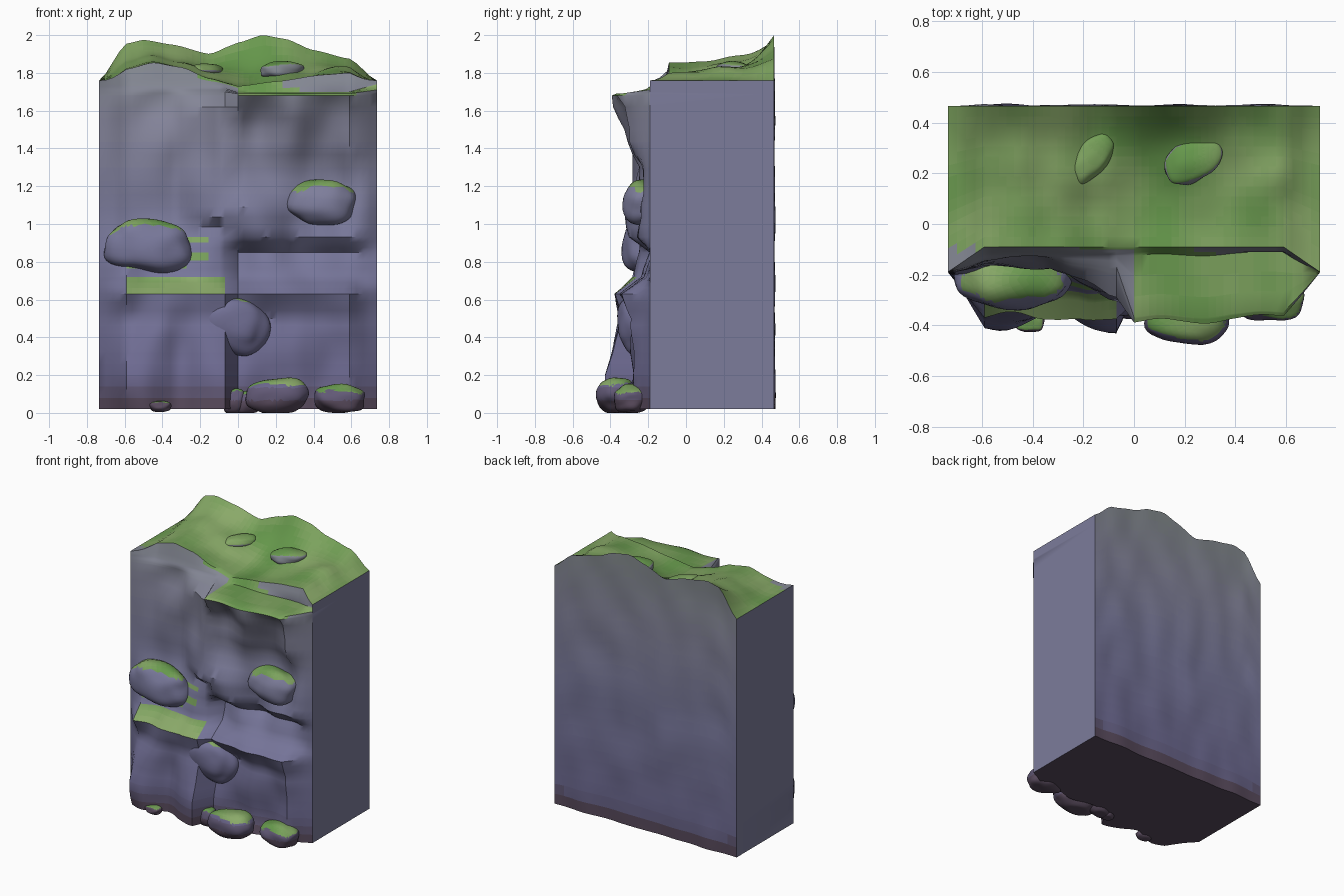
import bpy, bmesh, math
from mathutils import Vector, Matrix, noise

if "Cube" in bpy.data.objects:
    bpy.data.objects.remove(bpy.data.objects["Cube"])

mats = {}


def material(name, colour):
    if name not in mats:
        m = bpy.data.materials.new(name)
        m.diffuse_color = (*colour, 1)
        m.use_nodes = True
        m.node_tree.nodes["Principled BSDF"].inputs["Base Color"].default_value = m.diffuse_color
        mats[name] = m
    return mats[name]


def lerp_keys(keys, x):
    for (a, p), (b, q) in zip(keys, keys[1:]):
        if x <= b:
            t = (x - a) / (b - a)
            t = t * t * (3 - 2 * t) * 0.5 + t * 0.5
            return p + (q - p) * t
    return keys[-1][1]


ROCK = [(0, (.10, .07, .11)), (.16, (.15, .14, .28)), (.9, (.19, .19, .33)), (1.5, (.23, .23, .32)),
        (2.0, (.23, .26, .26))]


def rock_material(z):
    # dark soil at the foot, violet rock, grey rock higher up
    band = max(0, min(29, int(z / 2 * 30)))
    zz = band / 30 * 2
    for (a, p), (b, q) in zip(ROCK, ROCK[1:]):
        if zz <= b:
            return material("rock_%02d" % band, Vector(p).lerp(Vector(q), (zz - a) / (b - a)))


def grass_material(p):
    k = max(0, min(9, int((noise.noise(p * 4) + 0.5) * 10)))
    return material("grass_%d" % k, (.13 + .014 * k, .31 + .01 * k, .07 + .008 * k))


def paint(me, is_grass):
    slots = {}
    for f in me.polygons:
        c = f.center
        m = grass_material(c) if is_grass(f) else rock_material(c.z)
        if m.name not in slots:
            slots[m.name] = len(slots)
            me.materials.append(m)
        f.material_index = slots[m.name]


def finish(name, bm, is_grass, angle):
    bmesh.ops.recalc_face_normals(bm, faces=bm.faces)
    me = bpy.data.meshes.new(name)
    bm.to_mesh(me)
    bm.free()
    ob = bpy.data.objects.new(name, me)
    bpy.context.collection.objects.link(ob)
    paint(me, is_grass)
    bpy.ops.object.select_all(action='DESELECT')
    ob.select_set(True)
    bpy.context.view_layer.objects.active = ob
    bpy.ops.object.shade_smooth_by_angle(angle=math.radians(angle))


# cliff front profiles: shared heights, depth per zone, then the lip
Z = [.02, .20, .38, .50, .63, .72, .85, .93, 1.09, 1.30, 1.50, 1.68]
DEPTH = {"R": [.28, .29, .27, .26, .34, .22, .17, .28, .34, .24, .28, .38],
         "L": [.37, .39, .36, .33, .37, .25, .20, .19, .18, .16, .15, .14],
         "E": [.19] * 12}
LIP = {"R": [(.36, 1.69), (.12, 1.70)], "L": [(.135, 1.70), (.12, 1.73)],
       "E": [(.19, 1.71), (.19, 1.74)]}
FRONT = [(-.735, 1.76), (-.59, 1.82), (-.45, 1.855), (-.3, 1.83), (-.15, 1.77), (0, 1.73),
         (.2, 1.755), (.45, 1.79), (.59, 1.80), (.735, 1.76)]
BACK = [(-.735, 1.76), (-.59, 1.955), (-.5, 1.975), (-.35, 1.95), (-.15, 1.90), (0, 1.96),
        (.13, 2.0), (.25, 1.98), (.4, 1.92), (.59, 1.875), (.735, 1.76)]
# hollows behind the boulders: x, z, radius x, radius z, depth
HOLLOWS = [(.45, 1.12, .22, .16, .13), (-.05, .47, .2, .2, .06)]


def zone(x, key):
    end = (.19, 1.76) if key == "E" else (.09, lerp_keys(FRONT, x))
    pts = list(zip(DEPTH[key], Z)) + LIP[key] + [end]
    out = []
    for a, b in zip(pts, pts[1:]):
        out += [Vector((0, -a[0] - (b[0] - a[0]) * i / 3, a[1] + (b[1] - a[1]) * i / 3))
                for i in range(3)]
    return out + [Vector((0, -end[0], end[1]))]


def column(x):
    key = "L" if x < -.03 else "R"
    w = max(0, (abs(x) - .59) / .145)
    prof = [a.lerp(b, w) for a, b in zip(zone(x, key), zone(x, "E"))]
    for p in prof:
        p.x = x
        fade = (1 - w) * max(0, min(1, (1.72 - p.z) / .1))
        p.y += .07 * fade * noise.noise(Vector((x * 5, 3, p.z * 3.2)))
        for hx, hz, rx, rz, d in HOLLOWS:
            p.y += d * fade * math.exp(-((x - hx) / rx) ** 2 - ((p.z - hz) / rz) ** 2)
        # left half bulges forward beside the split
        if key == "L":
            k = .13 if p.z > 1 else .05
            p.y -= k * fade * max(0, 1 - abs(x + .08) / .25)
    y0, z0, zb = prof[-1].y, prof[-1].z, lerp_keys(BACK, x)
    # grassy top, rising to the back ridge
    for i in range(1, 15):
        t = i / 14
        n = .04 * noise.noise(Vector((x * 5, t * 3, 8))) * (1 - w) * math.sin(math.pi * t)
        prof.append(Vector((x, y0 + (.465 - y0) * t, z0 + (zb - z0) * t ** 3 + n)))
    # back wall
    for i in range(1, 25):
        t = i / 24
        n = .015 * noise.noise(Vector((x * 5, 20, t * 7))) * (1 - w)
        prof.append(Vector((x, .465 + n, zb + (.02 - zb) * t)))
    return prof


# cliff body lofted across x, left and right halves joined by a steep split
xs = [-.735 + .145 * i / 4 for i in range(4)] + [-.59 + .52 * i / 18 for i in range(19)]
xs += [.59 * i / 20 for i in range(0, 21)] + [.59 + .145 * i / 4 for i in range(1, 5)]
bm = bmesh.new()
cols = [[bm.verts.new(p) for p in column(x)] for x in xs]
n = len(cols[0])
for a, b in zip(cols, cols[1:]):
    for i in range(n):
        j = (i + 1) % n
        bm.faces.new((a[i], a[j], b[j], b[i]))
bm.faces.new(cols[0])
bm.faces.new(cols[-1][::-1])


def cliff_grass(f):
    c, nz = f.center, f.normal.z
    if c.z > 1.66 and nz > .45:
        return c.x > -.03 or c.y > -.1
    return .62 < c.z < .92 and nz > .3 and -.6 < c.x < -.08


finish("cliff", bm, cliff_grass, 40)


# boulders: noisy, slightly squared ellipsoids with mossy tops
def boulder(name, loc, size, turn=0, tilt=0, moss=.6):
    bm = bmesh.new()
    bmesh.ops.create_icosphere(bm, subdivisions=4, radius=1)
    rot = Matrix.Rotation(math.radians(turn), 3, 'Z') @ Matrix.Rotation(math.radians(tilt), 3, 'Y')
    loc = Vector(loc)
    for v in bm.verts:
        d = v.co.normalized()
        r = 1 + .16 * noise.noise(d * 1.3 + loc * 7)
        d = Vector([math.copysign(abs(c) ** .88, c) for c in d]) * r * .96
        v.co = loc + rot @ Vector([c * s for c, s in zip(d, size)])
        v.co.z = max(0, v.co.z)
    finish(name, bm, lambda f: f.normal.z > moss, 50)


boulder("boulder_left", (-.475, -.22, .88), (.235, .125, .145), 0, 5)
boulder("boulder_right", (.45, -.225, 1.115), (.19, .11, .125), 0, 4)
boulder("boulder_middle", (-.03, -.25, .47), (.20, .115, .155), 0, 18, .8)
boulder("foot_stone_large", (.21, -.37, .09), (.17, .11, .10), 0, -6)
boulder("foot_stone_right", (.54, -.29, .075), (.145, .10, .08), 0, 3)
boulder("foot_stone_mid", (.06, -.31, .055), (.08, .07, .065), 0, -25)
boulder("foot_stone_small", (-.02, -.32, .06), (.055, .06, .075), 0, 20)
boulder("foot_pebble", (-.41, -.385, .035), (.06, .045, .032), 0, 0, .8)
boulder("top_stone_left", (-.165, .265, 1.815), (.115, .065, .035), 50, 0, .2)
boulder("top_stone_right", (.235, .25, 1.812), (.13, .085, .05), 27, 0, .7)
